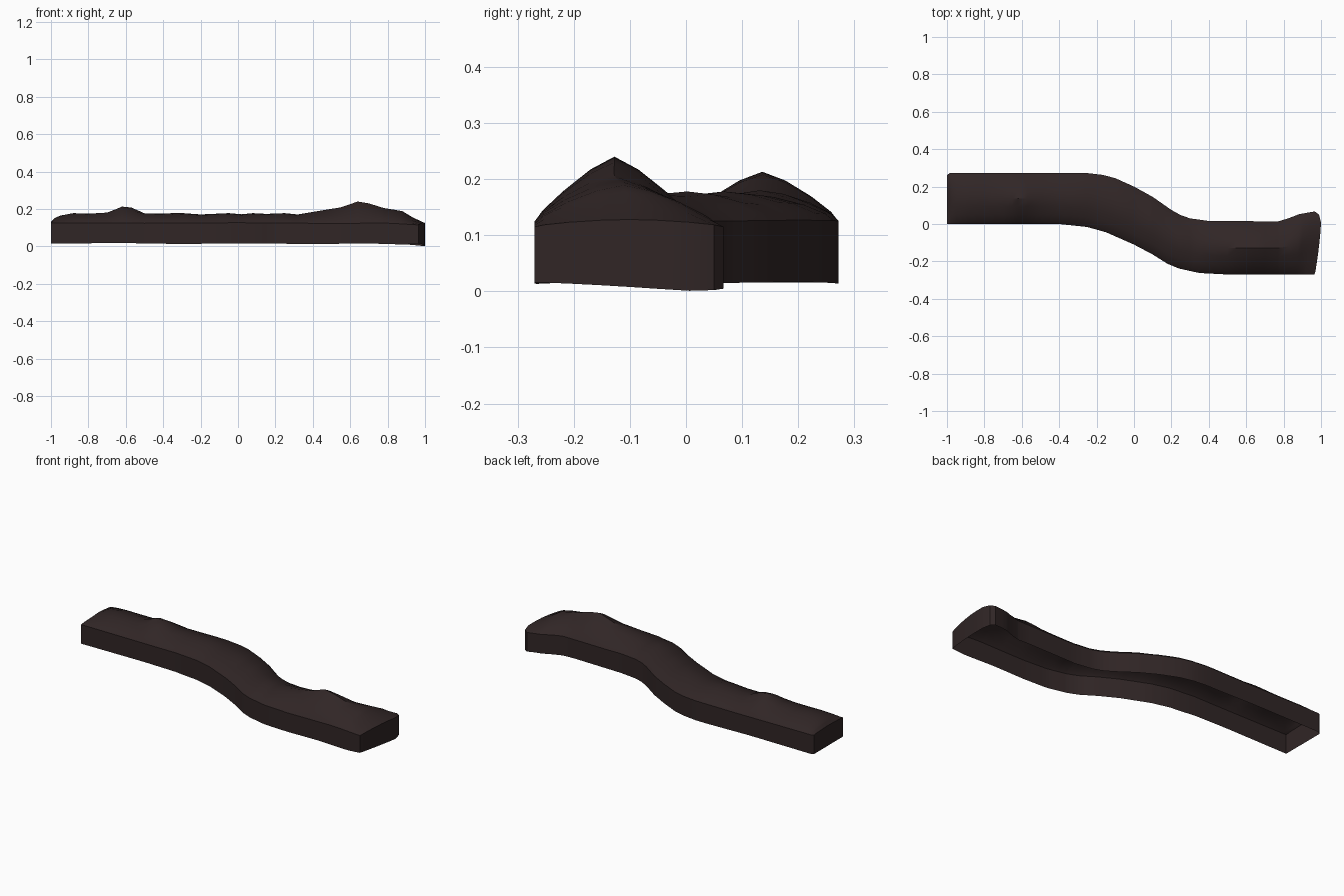
import bpy, bmesh, math

if "Cube" in bpy.data.objects:
    bpy.data.objects.remove(bpy.data.objects["Cube"])

soil = bpy.data.materials.new("dark soil brown")
soil.diffuse_color = (0.030, 0.019, 0.019, 1)
soil.use_nodes = True
soil.node_tree.nodes["Principled BSDF"].inputs["Base Color"].default_value = soil.diffuse_color

# outline of the bed in plan, and the ridge line along it: (x, value)
BACK = [(-1, .262), (-.985, .272), (-.25, .272), (-.17, .263), (-.1, .245), (0, .2), (.1, .145),
        (.2, .075), (.25, .047), (.3, .03), (.4, .016), (.77, .014), (.83, .03), (.9, .053), (1, .067)]
FRONT = [(-1, 0), (-.4, 0), (-.25, -.016), (-.15, -.044), (0, -.11), (.1, -.163), (.18, -.213),
         (.24, -.238), (.35, -.262), (.5, -.27), (1, -.27)]
RIDGE = [(-1, .132), (-.98, .152), (-.95, .165), (-.88, .178), (-.8, .175), (-.7, .181), (-.65, .2),
         (-.62, .213), (-.57, .208), (-.5, .177), (-.4, .175), (-.32, .18), (-.2, .171), (-.05, .178),
         (.02, .172), (.08, .178), (.15, .174), (.25, .178), (.32, .171), (.45, .193), (.55, .209),
         (.64, .24), (.7, .23), (.78, .205), (.88, .189), (.94, .155), (1, .128)]
RIM = [(-1, .126), (-.5, .124), (0, .127), (.5, .123), (.8, .125), (1, .115)]
BASE = [(-1, .016), (-.6, .018), (-.3, .013), (0, .017), (.4, .013), (.7, .016), (.93, .009), (1, .001)]

# cross-section: share of width, broad mound share, narrow heap share, bulge of the right end
SECTION = [(0, 0, 0, 0), (.05, .27, .1, .005), (.18, .62, .36, .012), (.35, .9, .73, .02),
           (.5, 1, 1, .026), (.65, .9, .73, .031), (.82, .62, .36, .035),
           (.95, .27, .1, .024), (1, 0, 0, .002)]


def lerp(table, x):
    x = max(table[0][0], min(table[-1][0], x))
    for (x0, v0), (x1, v1) in zip(table, table[1:]):
        if x <= x1:
            return v0 + (v1 - v0) * (x - x0) / (x1 - x0)


bm = bmesh.new()
stations = sorted({p[0] for t in (BACK, FRONT, RIDGE) for p in t})

# mounded top surface
rows = []
for x in stations:
    f, b, rim = lerp(FRONT, x), lerp(BACK, x), lerp(RIM, x)
    rise = lerp(RIDGE, x) - rim
    broad, heap = min(rise, .05), max(rise - .05, 0)
    end = max(0, (x - .78) / .22)
    row = []
    for t, m, h, bulge in SECTION:
        px = x - .035 * max(0, (x - .8) / .2) + bulge * end
        row.append(bm.verts.new((px, f + (b - f) * t, rim + broad * m + heap * h)))
    rows.append(row)
for r0, r1 in zip(rows, rows[1:]):
    for i in range(len(SECTION) - 1):
        bm.faces.new((r0[i], r1[i], r1[i + 1], r0[i + 1]))

# vertical side walls, open underneath
rim_edges = [e for e in bm.edges if e.is_boundary]
skirt = bmesh.ops.extrude_edge_only(bm, edges=rim_edges)["geom"]
for v in skirt:
    if isinstance(v, bmesh.types.BMVert):
        v.co.z = lerp(BASE, v.co.x)
        if v.co.x > .9:
            v.co.z += .012 * max(0, -v.co.y / .27) * (v.co.x - .9) / .07

bmesh.ops.recalc_face_normals(bm, faces=bm.faces[:])
if sum(f.normal.z * f.calc_area() for f in bm.faces) < 0:
    bmesh.ops.reverse_faces(bm, faces=bm.faces[:])

mesh = bpy.data.meshes.new("soil_bed")
bm.to_mesh(mesh)
bm.free()
mesh.materials.append(soil)
bed = bpy.data.objects.new("soil_bed", mesh)
bpy.context.collection.objects.link(bed)
bpy.context.view_layer.objects.active = bed
bed.select_set(True)
bpy.ops.object.shade_smooth_by_angle(angle=math.radians(30))
